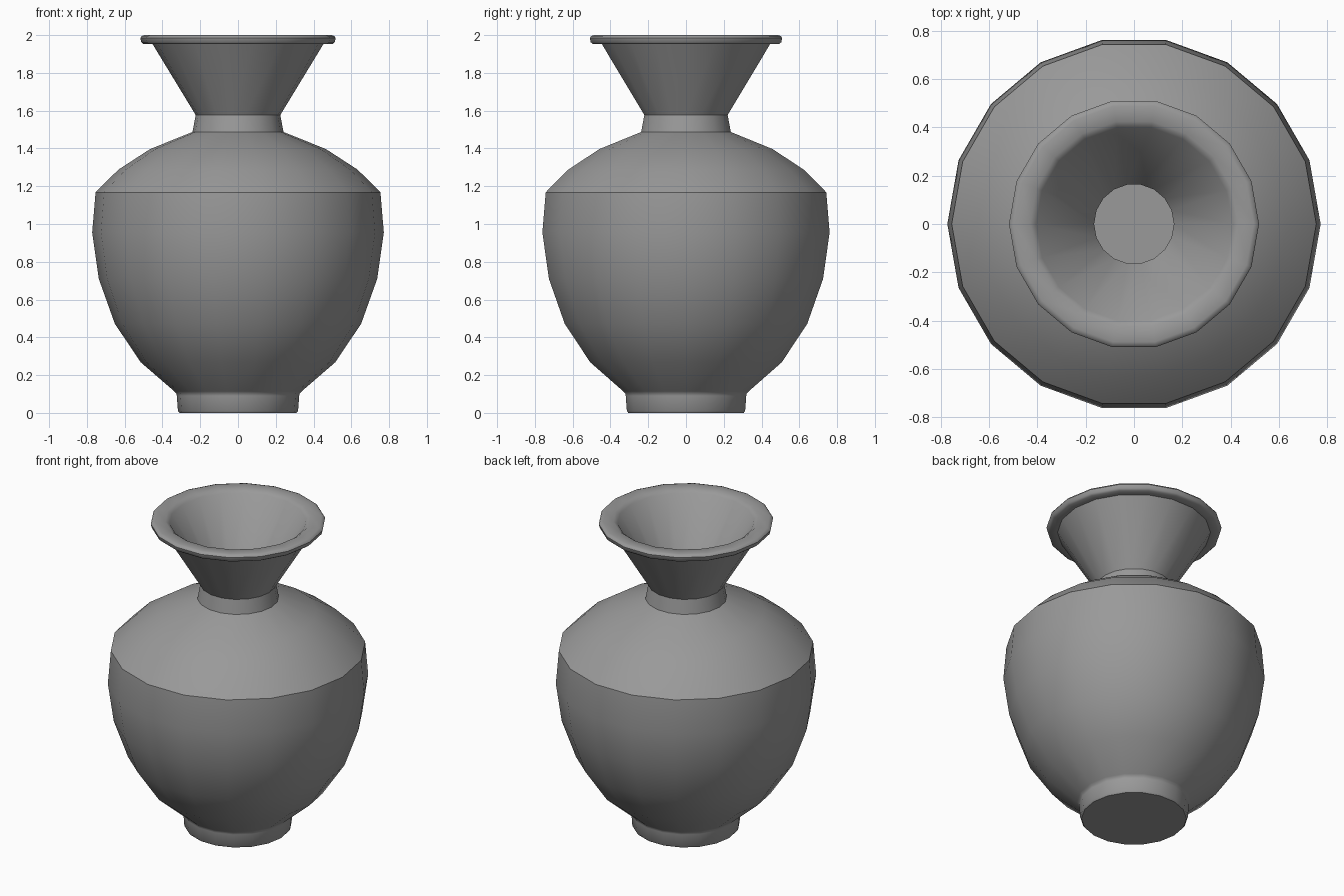
import bpy, bmesh, math

if "Cube" in bpy.data.objects:
    bpy.data.objects.remove(bpy.data.objects["Cube"])

SIDES = 18

# Profile from foot centre up the outside, over the lip and down the inside:
# (radius, height, hard edge?)
profile = [
    # foot and belly
    (0.31, 0.0, True), (0.318, 0.01, False), (0.324, 0.09, False),
    (0.326, 0.103, False), (0.337, 0.114, False),
    (0.515, 0.268, False), (0.652, 0.472, False), (0.737, 0.71, False),
    (0.772, 0.955, False),
    # shoulder and neck
    (0.754, 1.168, True), (0.633, 1.288, False), (0.465, 1.397, False),
    (0.241, 1.487, True), (0.224, 1.577, True),
    # flared mouth and lip
    (0.452, 1.952, True), (0.50, 1.952, False), (0.512, 1.962, False),
    (0.517, 1.985, True), (0.51, 1.995, False), (0.495, 2.0, False),
    (0.43, 1.998, False), (0.405, 1.98, False),
    # hollow inside
    (0.165, 1.585, True), (0.18, 1.46, True), (0.43, 1.35, False),
    (0.59, 1.25, False), (0.70, 1.14, False), (0.715, 0.955, False),
    (0.68, 0.72, False), (0.60, 0.50, False), (0.47, 0.31, False),
    (0.28, 0.14, False), (0.27, 0.06, True),
]

bm = bmesh.new()
rings = []
for r, z, _ in profile:
    rings.append([bm.verts.new((r * math.cos(2 * math.pi * i / SIDES),
                                r * math.sin(2 * math.pi * i / SIDES), z))
                  for i in range(SIDES)])

# Walls between neighbouring rings
for low, high in zip(rings, rings[1:]):
    for i in range(SIDES):
        j = (i + 1) % SIDES
        bm.faces.new((low[i], low[j], high[j], high[i])).smooth = True

# Underside and inner floor
bm.faces.new(rings[0][::-1])
bm.faces.new(rings[-1])

# Hard edges
for ring, (_, _, hard) in zip(rings, profile):
    if hard:
        for i in range(SIDES):
            bm.edges.get((ring[i], ring[(i + 1) % SIDES])).smooth = False

mesh = bpy.data.meshes.new("vase")
bm.to_mesh(mesh)
bm.free()
vase = bpy.data.objects.new("vase", mesh)
bpy.context.collection.objects.link(vase)

# Dark grey clay
clay = bpy.data.materials.new("dark_clay")
clay.diffuse_color = (0.32, 0.32, 0.32, 1.0)
clay.use_nodes = True
clay.node_tree.nodes["Principled BSDF"].inputs["Base Color"].default_value = clay.diffuse_color
mesh.materials.append(clay)
